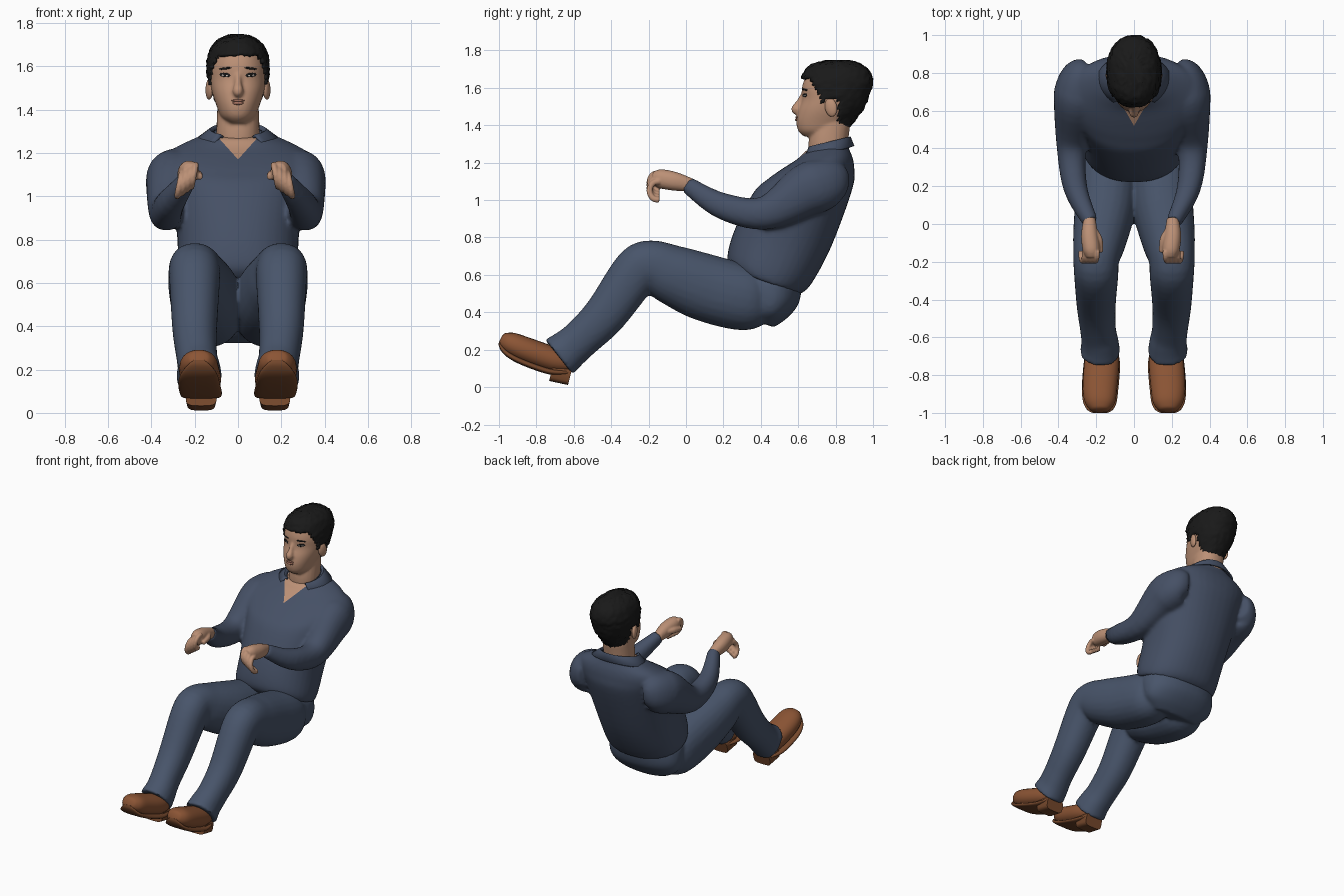
import bpy, bmesh, math, random
from mathutils import Vector

random.seed(4)
cube = bpy.data.objects.get("Cube")
if cube:
    bpy.data.objects.remove(cube)


def material(name, *rgb):
    mat = bpy.data.materials.new(name)
    mat.use_nodes = True
    mat.diffuse_color = (*rgb, 1)
    shader = next(n for n in mat.node_tree.nodes if n.type == 'BSDF_PRINCIPLED')
    shader.inputs["Base Color"].default_value = (*rgb, 1)
    return mat


shirt_blue = material("shirt blue", .06, .08, .13)
trouser_blue = material("trouser blue", .065, .09, .145)
skin = material("skin", .5, .28, .18)
hair_black = material("hair black", .01, .01, .01)
leather = material("brown leather", .26, .09, .035)
sole_brown = material("sole brown", .18, .065, .025)
lip_pink = material("lip pink", .36, .16, .11)
eye_white = material("eye white", .6, .55, .5)


def finish(name, bm, *mats, angle=50):
    """Turn a bmesh into a smooth shaded object."""
    bmesh.ops.recalc_face_normals(bm, faces=bm.faces)
    mesh = bpy.data.meshes.new(name)
    bm.to_mesh(mesh)
    bm.free()
    for mat in mats:
        mesh.materials.append(mat)
    mesh.shade_smooth()
    mesh.set_sharp_from_angle(angle=math.radians(angle))
    obj = bpy.data.objects.new(name, mesh)
    bpy.context.collection.objects.link(obj)
    return obj


def fuse(parts, voxel):
    """Melt overlapping closed parts into one continuous surface."""
    whole = bmesh.new()
    for part in parts:
        mesh = bpy.data.meshes.new("part")
        part.to_mesh(mesh)
        whole.from_mesh(mesh)
        bpy.data.meshes.remove(mesh)
    helper = finish("helper", whole)
    remesh = helper.modifiers.new("remesh", 'REMESH')
    remesh.mode, remesh.voxel_size = 'VOXEL', voxel
    helper.modifiers.new("soften", 'SMOOTH').iterations = 6
    fused = bmesh.new()
    fused.from_object(helper, bpy.context.evaluated_depsgraph_get())
    bpy.data.objects.remove(helper)
    return fused


def smooth_path(sections, steps=5):
    """Catmull-Rom interpolation through the section values."""
    ends = [sections[0], *sections, sections[-1]]
    path = []
    for group in zip(ends, ends[1:], ends[2:], ends[3:]):
        for t in (k / steps for k in range(steps)):
            path.append([q + t / 2 * (r - p + t * (2 * p - 5 * q + 4 * r - s + t * (3 * (q - r) + s - p)))
                         for p, q, r, s in zip(*group)])
    return path + [list(sections[-1])]


def skin_rings(frames, power, sides):
    """Join superellipse rings, each given by a centre and two half axes."""
    bm = bmesh.new()
    rings = []
    for centre, across, deep in frames:
        ring = []
        for i in range(sides):
            angle = math.tau * i / sides
            c, s = (math.copysign(abs(v) ** (2 / power), v) for v in (math.cos(angle), math.sin(angle)))
            ring.append(bm.verts.new(centre + across * c + deep * s))
        rings.append(ring)
    for low, high in zip(rings, rings[1:]):
        for i in range(sides):
            bm.faces.new((low[i - 1], low[i], high[i], high[i - 1]))
    bm.faces.new(rings[0])
    bm.faces.new(rings[-1])
    return bm


def body(sections, lean=0, power=2.2, sides=40):
    """Sections hold height, half width, front y and back y."""
    frames = []
    for z, w, front, back in smooth_path(sections):
        half = (back - front) / 2
        frames.append((Vector((0, front + half, z)), Vector((w, 0, 0)),
                       Vector((0, half, half * lean * (z - 1)))))
    return skin_rings(frames, power, sides)


def limb(points, side=1, shift=0, width=.9, depth=1, power=2.2, sides=24):
    """Points hold x, y, z and radius along the limb."""
    path = smooth_path([(side * x + shift, y, z, r) for x, y, z, r in points])
    frames = []
    for i, (*centre, r) in enumerate(path):
        before, after = path[max(i - 1, 0)], path[min(i + 1, len(path) - 1)]
        along = (Vector(after[:3]) - Vector(before[:3])).normalized()
        across = Vector((1, 0, 0))
        across = (across - along * along.x).normalized()
        frames.append((Vector(centre), across * r * width, along.cross(across) * r * depth))
    return skin_rings(frames, power, sides)


def blob(name, place, size, mat, tilt):
    bm = bmesh.new()
    bmesh.ops.create_uvsphere(bm, u_segments=16, v_segments=10, radius=1)
    bmesh.ops.scale(bm, vec=size, verts=bm.verts)
    obj = finish(name, bm, mat)
    obj.location, obj.rotation_euler = place, tilt


# Folded collar around the neck
bm = bmesh.new()
last = None
for step in range(-15, 16):
    s, c = math.sin(step / 6), math.cos(step / 6)
    row = [bm.verts.new((r * s, .755 + d * c, z + .03 * c))
           for r, d, z in ((.11, .11, 1.3), (.13, .125, 1.31), (.2, .145, 1.26))]
    for k in range(2 if last else 0):
        bm.faces.new((last[k], last[k + 1], row[k + 1], row[k]))
    last = row
finish("collar", bm, shirt_blue).modifiers.new("thickness", 'SOLIDIFY').thickness = .012

# Torso and seat, which the limbs below are melted into
shirt_parts = [body([
    (.56, .27, .25, .61), (.62, .28, .22, .67), (.8, .28, .26, .78), (1.05, .31, .36, .89),
    (1.14, .34, .44, .9), (1.2, .32, .52, .89), (1.25, .23, .6, .87), (1.29, .13, .64, .86)], lean=.8)]
trouser_parts = [body([(.57, .26, .26, .62), (.48, .27, .3, .6), (.4, .25, .33, .54),
                       (.34, .17, .35, .47)], lean=.5)]
shoe_line = [(.17, -.61, .12, .05), (.17, -.64, .13, .065), (.17, -.72, .15, .08),
             (.18, -.86, .2, .08), (.18, -.94, .235, .07), (.18, -.98, .255, .045), (.18, -.99, .26, .02)]
sole_line = [(x, y - r * .25, z - r * .8, r) for x, y, z, r in shoe_line]

for label, s in (("left", 1), ("right", -1)):
    trouser_parts.append(limb([
        (.13, .45, .46, .1), (.135, .34, .47, .17), (.15, .11, .53, .18), (.18, -.07, .6, .16),
        (.2, -.19, .65, .135), (.2, -.27, .61, .13), (.2, -.43, .39, .115), (.19, -.56, .26, .105),
        (.18, -.63, .2, .11), (.18, -.68, .16, .12)], side=s))
    shirt_parts.append(limb([
        (.22, .81, 1.1, .08), (.26, .78, 1.1, .12), (.28, .72, 1.08, .14), (.29, .64, 1.05, .14),
        (.32, .42, .93, .09), (.3, .19, .97, .07), (.22, .01, 1.08, .045)], side=s, shift=-.01))

    # Hand with a thumb and four curled fingers
    hand = [limb([(.22, .03, 1.08, .035), (.22, -.06, 1.1, .05), (.21, -.14, 1.115, .05),
                  (.21, -.18, 1.12, .03)], side=s, shift=-.015),
            limb([(.2, -.03, 1.1, .02), (.17, -.08, 1.1, .02), (.16, -.15, 1.09, .014)], side=s, shift=-.015)]
    for finger in range(4):
        x, z = .18 + .022 * finger, 1.095 - .015 * finger
        curl = [math.radians(a) for a in range(80, 300, 40)]
        hand.append(limb([(x + .01 - .01 * math.sin(a), .045 * math.cos(a) - .15, z + .05 * math.sin(a), .016)
                          for a in curl], side=s, shift=-.015, sides=12))
    finish(label + "_hand", fuse(hand, .005), skin)

    # Shoe upper, sole and heel
    finish(label + "_shoe_upper", limb(shoe_line, side=s, width=1.15, depth=.85), leather)
    finish(label + "_shoe_sole", limb(sole_line, side=s, width=1.2, depth=.2, power=3), sole_brown)
    heel = limb([(.17, -.62, .055, .06), (.17, -.72, .08, .065)], side=s, width=1.1, depth=.75, power=4)
    finish(label + "_shoe_heel", heel, sole_brown)

finish("trousers", fuse(trouser_parts, .012), trouser_blue)

# Shirt, with the open neck cut in as a V
shirt = fuse(shirt_parts, .012)
v_bottom = 1.17
for s in (-1, 1):
    near = [f for f in shirt.faces if f.calc_center_median().z > v_bottom - .03]
    corners = {v for f in near for v in f.verts}
    edges = {e for f in near for e in f.edges}
    bmesh.ops.bisect_plane(shirt, geom=[*corners, *edges, *near],
                           plane_co=(0, 0, v_bottom), plane_no=(s, 0, -.9))
for face in shirt.faces:
    spot = face.calc_center_median()
    face.material_index = int(spot.y < .75 and (spot.z - v_bottom) * .9 > abs(spot.x))
finish("shirt", shirt, shirt_blue, skin)

# Head with nose and neck
head_sections = [(1.34, .05, .63, .82), (1.37, .08, .6, .84), (1.42, .1, .59, .88),
                 (1.48, .12, .6, .92), (1.54, .13, .62, .94), (1.6, .13, .62, .96),
                 (1.66, .112, .64, .945), (1.7, .075, .68, .9), (1.72, .03, .75, .84)]
nose = limb([(0, .63, 1.57, .014), (0, .605, 1.52, .018), (0, .59, 1.485, .028), (0, .6, 1.465, .015)])
neck = limb([(0, .76, 1.2, .1), (0, .76, 1.3, .105), (0, .78, 1.42, .1)], width=.95)
head = finish("head", fuse([body(head_sections), nose, neck], .008), skin)
bpy.context.view_layer.update()


def on_face(name, x, z, size, mat, roll=0, lift=0):
    """Lay a thin detail on the surface of the head."""
    _, place, normal, _ = head.ray_cast(Vector((x, 0, z)), Vector((0, 1, 0)))
    place.y -= lift
    blob(name, place, size, mat, (0, roll, math.atan2(normal.x, -normal.y)))


on_face("upper_lip", 0, 1.442, (.03, .008, .006), lip_pink)
on_face("lower_lip", 0, 1.43, (.026, .008, .008), lip_pink)
for label, s in (("left", 1), ("right", -1)):
    x = s * .06
    on_face(label + "_eye_rim", x, 1.56, (.028, .004, .01), hair_black, s * -.1)
    on_face(label + "_eye", x, 1.558, (.022, .005, .006), eye_white, s * -.1)
    on_face(label + "_iris", x, 1.559, (.007, .004, .007), hair_black, lift=.003)
    on_face(label + "_eyebrow", x, 1.59, (.033, .005, .005), hair_black, s * .1)
    blob(label + "_ear", (s * .132, .775, 1.495), (.016, .034, .05), skin, (.2, 0, s * -.3))


# Hair shell grown from the head, trimmed along the hairline and roughened
def hairline(y):
    if y < .735:
        return 1.65 - 2 * max(0, y - .665)
    return 1.54 if y < .815 else 1.35


hair = body([(z + .025, w + .014, front - .01, back + .04)
             for z, w, front, back in head_sections], sides=64)
outside = [f for f in hair.faces if f.calc_center_median().z < hairline(f.calc_center_median().y)]
bmesh.ops.delete(hair, geom=outside, context='FACES')
for vert in hair.verts:
    vert.co += Vector([random.uniform(-.004, .004) for _ in range(3)])
finish("hair", hair, hair_black, angle=180).modifiers.new("thickness", 'SOLIDIFY').thickness = .015
